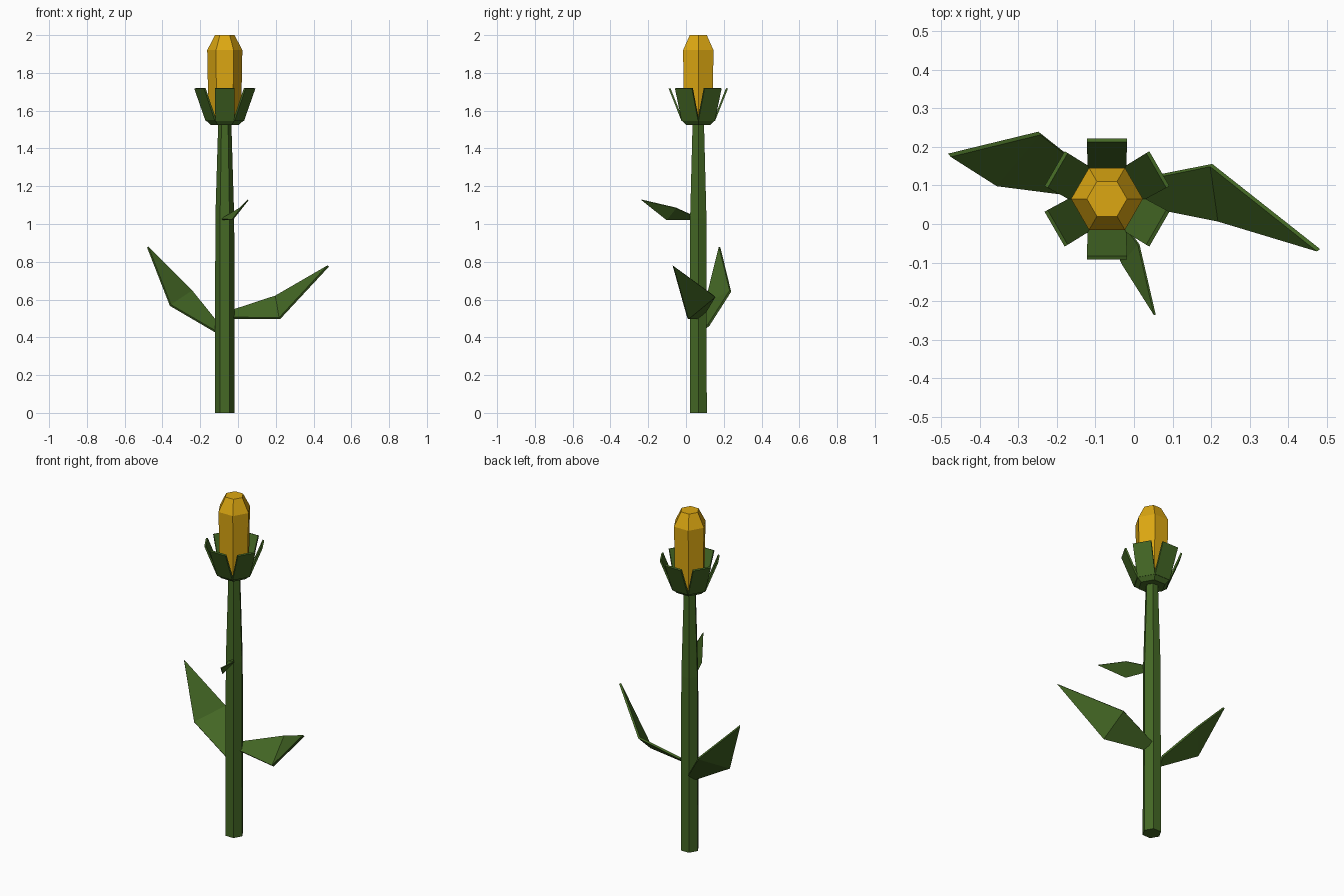
import bpy, bmesh
from math import cos, sin, pi
from mathutils import Vector, Matrix

cube = bpy.data.objects.get("Cube")
if cube:
    bpy.data.objects.remove(cube)

AXIS = Vector((-0.07, 0.065, 0))


def material(name, rgb):
    m = bpy.data.materials.new(name)
    m.use_nodes = True
    m.diffuse_color = (*rgb, 1)
    bsdf = next(n for n in m.node_tree.nodes if n.type == 'BSDF_PRINCIPLED')
    bsdf.inputs["Base Color"].default_value = (*rgb, 1)
    return m


green = material("leaf green", (0.058, 0.138, 0.018))
gold = material("petal gold", (0.72, 0.39, 0.006))


def finish(name, bm, mat):
    bmesh.ops.recalc_face_normals(bm, faces=bm.faces)
    mesh = bpy.data.meshes.new(name)
    bm.to_mesh(mesh)
    bm.free()
    mesh.materials.append(mat)
    obj = bpy.data.objects.new(name, mesh)
    bpy.context.collection.objects.link(obj)
    return obj


def hex_lathe(name, profile, mat):
    """Six-sided solid from (radius, height) pairs around the stem axis."""
    bm = bmesh.new()
    rings = [[bm.verts.new(AXIS + Vector((r * cos(i * pi / 3), r * sin(i * pi / 3), z)))
              for i in range(6)] for r, z in profile]
    for low, high in zip(rings, rings[1:]):
        for i in range(6):
            j = (i + 1) % 6
            bm.faces.new((low[i], low[j], high[j], high[i]))
    bm.faces.new(rings[0])
    bm.faces.new(rings[-1])
    return finish(name, bm, mat)


def blade(name, faces, thickness):
    """Thin folded sheet given as corner loops, thickened evenly."""
    bm = bmesh.new()
    for loop in faces:
        bm.faces.new([bm.verts.new(p) for p in loop])
    bmesh.ops.remove_doubles(bm, verts=bm.verts, dist=0.0001)
    obj = finish(name, bm, green)
    mod = obj.modifiers.new("thickness", 'SOLIDIFY')
    mod.thickness = thickness
    mod.offset = 0
    return obj


# Stem, cup under the flower, closed bud
hex_lathe("stem", [(0.052, 0), (0.050, 1.03), (0.035, 1.53)], green)
hex_lathe("flower_cup", [(0.075, 1.525), (0.102, 1.55)], green)
hex_lathe("bud", [(0.086, 1.54), (0.093, 1.92), (0.052, 2.0)], gold)

# Six sepals, one on each side of the cup
for k in range(6):
    turn = Matrix.Rotation(k * pi / 3, 3, 'Z')
    corners = [(-0.05, -0.084, 1.547), (0.05, -0.084, 1.547),
               (0.052, -0.152, 1.718), (-0.052, -0.152, 1.718)]
    blade(f"sepal_{k + 1}", [[AXIS + turn @ Vector(c) for c in corners]], 0.010)

# Leaves: two root corners, two corners on the fold, and the tip
leaves = {
    "right_leaf": [(-0.11, 0.07, 0.425), (-0.10, 0.12, 0.465),
                   (-0.245, 0.235, 0.645), (-0.358, 0.102, 0.57), (-0.478, 0.178, 0.878)],
    "left_leaf": [(-0.03, 0.06, 0.503), (-0.035, 0.105, 0.54),
                  (0.2, 0.152, 0.617), (0.22, 0.01, 0.5), (0.478, -0.068, 0.778)],
    "small_front_leaf": [(-0.09, 0.035, 1.025), (-0.055, 0.035, 1.045),
                         (0.012, -0.053, 1.085), (-0.03, -0.103, 1.022), (0.054, -0.236, 1.128)],
}
for name, (root_a, root_b, fold_b, fold_a, tip) in leaves.items():
    blade(name, [(root_a, root_b, fold_b, fold_a), (fold_a, fold_b, tip)],
          0.006 if "small" in name else 0.012)
